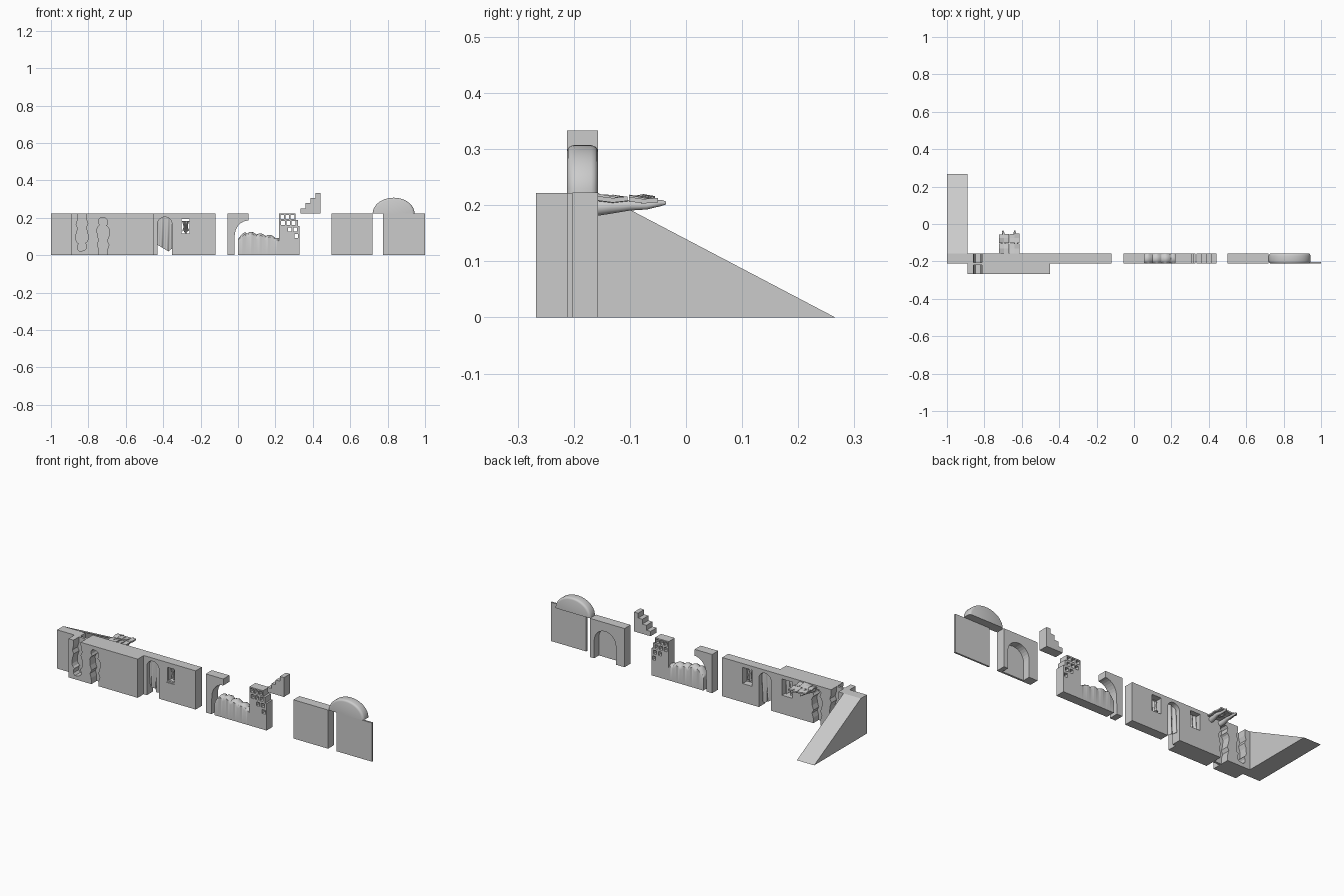
import bpy, bmesh, math, random
from math import sin, cos, pi

if "Cube" in bpy.data.objects:
    bpy.data.objects.remove(bpy.data.objects["Cube"])

random.seed(4)
F, B, TOP = -0.212, -0.157, 0.222      # wall front, wall back, wall height


def loft(name, rows, closed=True, smooth=None):
    """Skin rows of points; closed rows get end caps."""
    bm = bmesh.new()
    vs = [[bm.verts.new(p) for p in r] for r in rows]
    n = len(rows[0])
    for a, b in zip(vs, vs[1:]):
        for i in range(n if closed else n - 1):
            j = (i + 1) % n
            bm.faces.new((a[i], a[j], b[j], b[i]))
    if closed:
        bm.faces.new(vs[0])
        bm.faces.new(vs[-1][::-1])
    bmesh.ops.recalc_face_normals(bm, faces=bm.faces)
    me = bpy.data.meshes.new(name)
    bm.to_mesh(me)
    bm.free()
    ob = bpy.data.objects.new(name, me)
    bpy.context.collection.objects.link(ob)
    if smooth:
        select(ob)
        bpy.ops.object.shade_smooth_by_angle(angle=math.radians(smooth))
    return ob


def select(ob):
    bpy.ops.object.select_all(action='DESELECT')
    ob.select_set(True)
    bpy.context.view_layer.objects.active = ob


def prism(name, pts, y0=F, y1=B):
    return loft(name, [[(x, y, z) for x, z in pts] for y in (y0, y1)])


def rect(x0, x1, z0, z1):
    return [(x0, z0), (x1, z0), (x1, z1), (x0, z1)]


def arch(x0, x1, z0, z1, n=14):
    c, r = (x0 + x1) / 2, (x1 - x0) / 2
    return [(x0, z0), (x1, z0)] + [(c + r * cos(pi * i / n), z1 - r + r * sin(pi * i / n))
                                   for i in range(n + 1)]


def cut(ob, pts, y0=F - 0.02, y1=B + 0.02):
    c = prism("cutter", pts, y0, y1)
    c.hide_render = True
    m = ob.modifiers.new("cut", 'BOOLEAN')
    m.operation, m.solver, m.object = 'DIFFERENCE', 'EXACT', c
    select(ob)
    bpy.ops.object.modifier_apply(modifier=m.name)
    bpy.data.objects.remove(c)


def figure(cx, flip=False):
    """Standing-body silhouette, optionally upside down."""
    half = [(-.01, .023), (.03, .024), (.055, .032), (.075, .022), (.10, .031),
            (.135, .034), (.15, .027), (.157, .017), (.168, .024), (.185, .025), (.197, .014)]
    pts = [(cx + w, t) for t, w in half] + [(cx - w * .95, t + .004) for t, w in half[::-1]]
    return [(x, TOP - z) if flip else (x, z) for x, z in pts]


def curtain(name, x0, x1, top, y, bottom, width=lambda t: 1):
    """Pleated cloth strip with a ragged lower edge."""
    c, n, m, th = (x0 + x1) / 2, 24, 10, 0.006
    rows = []
    for j in range(m + 1):
        t = j / m
        pts = []
        for i in range(n + 1):
            u = i / n
            pts.append((c + (u - .5) * (x1 - x0) * width(t),
                        y + .007 * sin(u * 5 * pi + t) * (.4 + t * .6),
                        top + (bottom(u) - top) * t))
        rows.append(pts + [(px, py + th, pz) for px, py, pz in reversed(pts)])
    return loft(name, rows, True, 50)


# Long wall with body recesses, doorway, window and rear alcove
wall = prism("main_wall", rect(-1, -.12, 0, TOP))
cut(wall, arch(-.43, -.353, -.02, .204))
cut(wall, rect(-.31, -.25, .107, .2))
cut(wall, rect(-.565, -.5, .107, .2))
front = prism("front_block", rect(-.89, -.45, 0, TOP), -.267, F)
for pts in (figure(-.835, True), figure(-.722)):
    cut(wall, pts, -.205, B + .02)
    cut(front, pts, -.29, -.218)

# Ramp at the end
loft("ramp", [[(x, B, 0), (x, .266, 0), (x, B, TOP)] for x in (-1, -.89)])

# Cloth in doorway, window and alcove; window frame
curtain("door_curtain", -.43, -.353, .203, -.19,
        lambda u: .055 - .035 * u / .75 if u < .75 else .02 + .06 * (u - .75))
frame = prism("window_frame", rect(-.31, -.25, .107, .2), -.208, -.195)
cut(frame, rect(-.302, -.258, .115, .192))
curtain("window_curtain", -.302, -.258, .182, -.185, lambda u: .124 + .008 * sin(u * 9),
        lambda t: .95 - .4 * sin(pi * t))
curtain("alcove_curtain", -.565, -.5, .2, -.195, lambda u: .11 + .006 * sin(u * 12))

# Canopy: two bent branches carrying split planks
for k, x in enumerate((-.698, -.634)):
    rings = []
    for y, z, r in ((-.16, .195, .015), (-.135, .198, .014), (-.1, .2, .010),
                    (-.07, .199, .007), (-.045, .204, .006), (-.036, .204, .003)):
        rings.append([(x + .004 * sin(y * 60 + k) + r * cos(a * pi / 5), y, z + r * sin(a * pi / 5))
                      for a in range(10)])
    loft("canopy_branch", rings, True, 60)
for i in range(4):
    x0, x1 = -.722 + i * .028, -.696 + i * .028
    for y0, y1 in ((-.157, -.104), (-.102, -.05)):
        e = random.uniform(-.006, .006)
        rows = []
        for t in (0, .5, 1):
            y = y0 + (y1 - y0) * t + (e if y1 > -.1 and t == 1 else 0)
            z = .207 + .004 * sin(t * 3 + i) + random.uniform(-.001, .001)
            rows.append([(x0, y, z), (x1, y, z + e / 3), (x1, y, z + .008 + e / 3), (x0, y, z + .008)])
        loft("canopy_plank", rows)

# Broken post with overhanging arm
prism("overhang_post", [(-.056, 0), (-.02, 0), (-.018, .1)] +
      [(.055 - .073 * cos(a * pi / 16), .1 + .085 * sin(a * pi / 16)) for a in range(1, 9)] +
      [(.055, TOP), (-.056, TOP)])

# Rubble mound: lumpy top with rounded front and back
rows = []
for i in range(61):
    u = i / 60
    x = .22 * u
    h = .085 + .03 * min(1, u * 6) + .010 * abs(sin(u * 14)) - .035 * max(0, u - .3) \
        - .012 * max(0, u * 8 - 7)
    lip = .018 + .008 * sin(u * 31)
    rows.append([(x, F, 0), (x, F, h - lip), (x, F + .005, h - .008), (x, F + .016, h - .002),
                 (x, -.184, h), (x, B - .016, h - .003), (x, B - .005, h - .009),
                 (x, B, h - lip), (x, B, 0)])
loft("rubble_mound", rows, True, 45)

# Pierced tower
tower = prism("pierced_wall", [(.22, 0), (.33, 0), (.33, .155), (.32, .155), (.32, .188),
                               (.307, .188), (.307, TOP), (.22, TOP)])
for z, xs in ((.204, (.236, .264, .292)), (.171, (.241, .269, .297)),
              (.137, (.276, .306)), (.102, (.312,))):
    for x in xs:
        cut(tower, rect(x - .010, x + .010, z - .011, z + .011))

# Raised steps
steps = [(.44, TOP), (.335, TOP)]
for i in range(4):
    x, z = .335 + i * .02625, TOP + (i + 1) * .0278
    steps += [(x, z), (x + .02625, z)]
prism("steps", steps)

# Gate wall with arched niche behind, thin panel, and rounded dome
gate = prism("gate_wall", rect(.5, .72, 0, TOP))
cut(gate, arch(.555, .693, -.02, .172), -.2, B + .02)
prism("thin_panel", rect(.775, 1, 0, TOP), F, -.202)
rings = []
for y, s in ((F, .88), (F + .002, .94), (F + .006, .98), (F + .012, 1),
             (B - .012, 1), (B - .006, .98), (B - .002, .94), (B, .88)):
    rings.append([(.832 + .112 * s * cos(pi * a / 32), y, TOP + .085 * s * sin(pi * a / 32))
                  for a in range(33)])
loft("dome", rings, True, 40)
